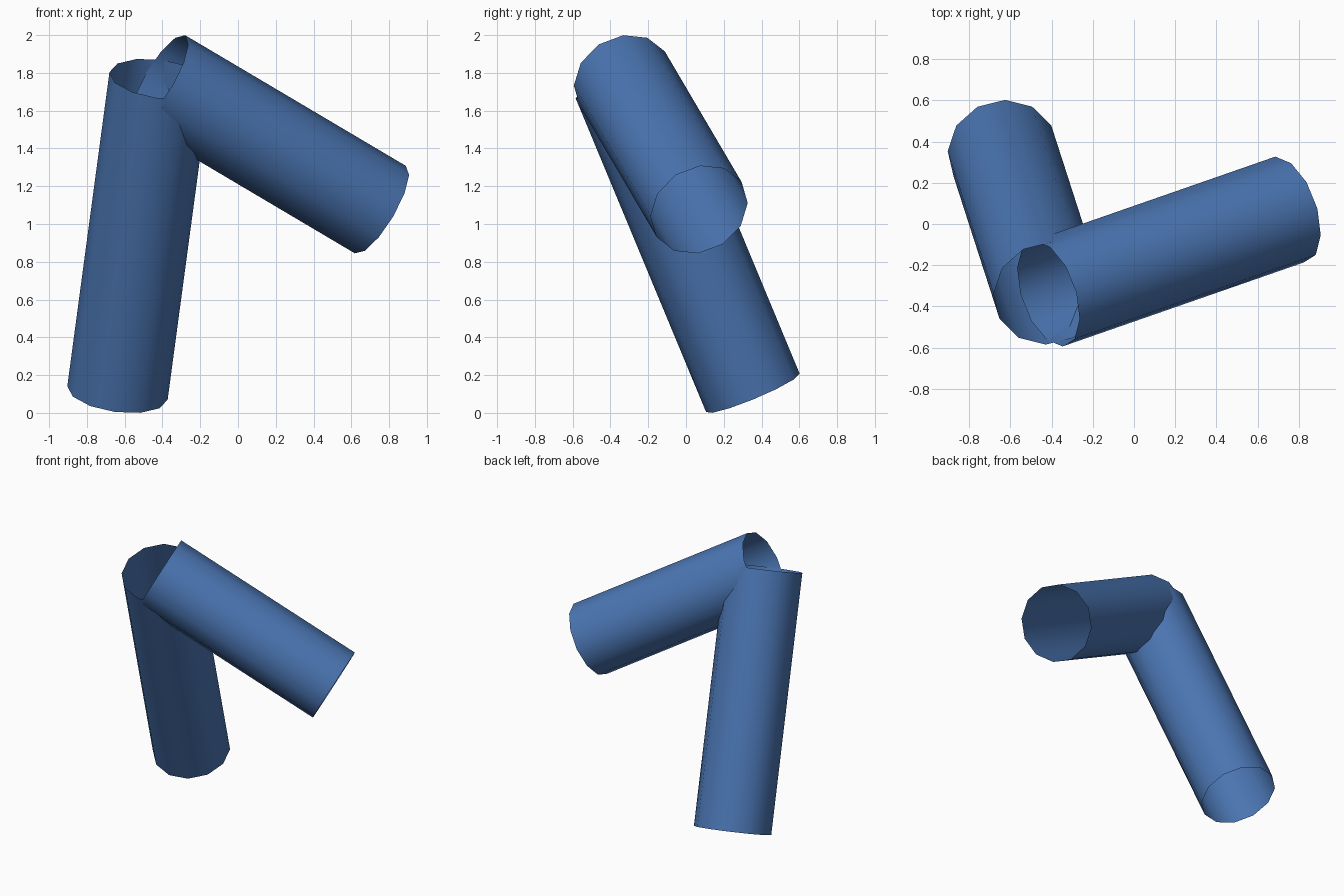
import bpy, bmesh, math
from mathutils import Vector

if "Cube" in bpy.data.objects:
    bpy.data.objects.remove(bpy.data.objects["Cube"])

RADIUS = 0.268
SIDES = 12

blue = bpy.data.materials.new("blue")
blue.diffuse_color = (0.07, 0.18, 0.45, 1.0)
blue.use_nodes = True
blue.node_tree.nodes["Principled BSDF"].inputs["Base Color"].default_value = blue.diffuse_color


def open_tube(name, start, end, corner):
    """Open-ended tube from start to end; corner points at one rim vertex."""
    start, end = Vector(start), Vector(end)
    axis = (end - start).normalized()
    u = Vector(corner)
    u = (u - axis * u.dot(axis)).normalized()
    v = axis.cross(u)
    bm = bmesh.new()
    rims = []
    for centre in (start, end):
        rim = []
        for i in range(SIDES):
            a = 2 * math.pi * i / SIDES
            rim.append(bm.verts.new(centre + RADIUS * (math.cos(a) * u + math.sin(a) * v)))
        rims.append(rim)
    for i in range(SIDES):
        j = (i + 1) % SIDES
        face = bm.faces.new((rims[0][i], rims[0][j], rims[1][j], rims[1][i]))
        face.smooth = True
    mesh = bpy.data.meshes.new(name)
    bm.to_mesh(mesh)
    bm.free()
    mesh.materials.append(blue)
    obj = bpy.data.objects.new(name, mesh)
    bpy.context.collection.objects.link(obj)
    return obj


# Both tubes meet at one joint
joint = (-0.415, -0.337, 1.768)
open_tube("upright_tube", (-0.638, 0.354, 0.106), joint, (-0.265, 0.0, 0.035))
open_tube("side_tube", joint, (0.754, 0.07, 1.076), (-0.069, 0.255, 0.035))
